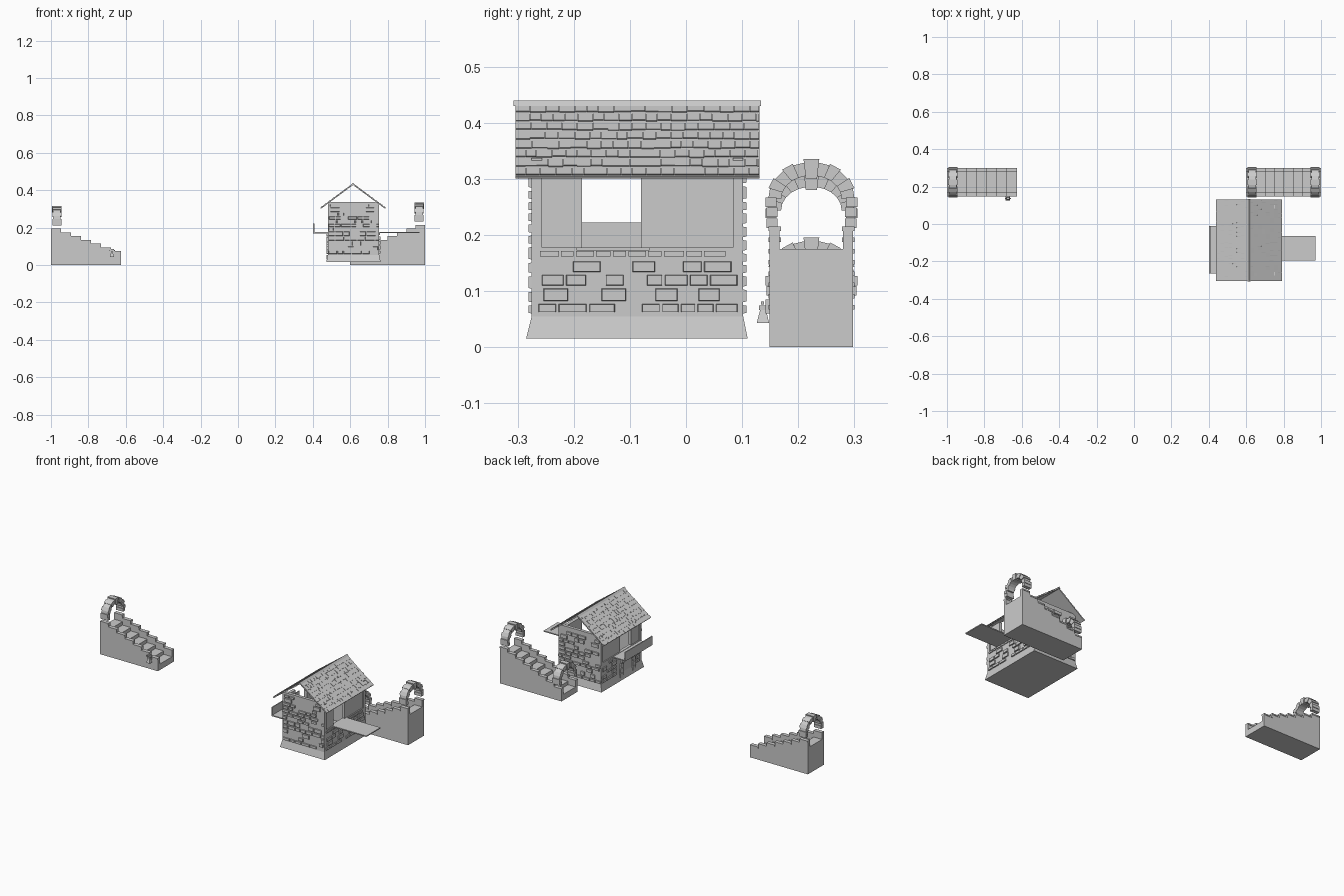
import bpy, bmesh, math, random
from mathutils import Vector

random.seed(4)
cube = bpy.data.objects.get("Cube")
if cube:
    bpy.data.objects.remove(cube)

# single stone grey
stone = bpy.data.materials.new("stone_grey")
stone.use_nodes = True
GREY = (0.6, 0.6, 0.6, 1)
stone.diffuse_color = GREY
stone.node_tree.nodes["Principled BSDF"].inputs["Base Color"].default_value = GREY


def finish(bm, name):
    bmesh.ops.recalc_face_normals(bm, faces=bm.faces)
    mesh = bpy.data.meshes.new(name)
    bm.to_mesh(mesh)
    bm.free()
    mesh.materials.append(stone)
    ob = bpy.data.objects.new(name, mesh)
    bpy.context.collection.objects.link(ob)
    return ob


def hull(bm, bottom, top):
    """Closed solid between two matching loops of points."""
    a = [bm.verts.new(p) for p in bottom]
    b = [bm.verts.new(p) for p in top]
    bm.faces.new(a)
    bm.faces.new(b)
    for i in range(len(a)):
        j = (i + 1) % len(a)
        bm.faces.new((a[i], a[j], b[j], b[i]))


def rect(x0, x1, y0, y1, z):
    return [(x0, y0, z), (x1, y0, z), (x1, y1, z), (x0, y1, z)]


def box(bm, x0, x1, y0, y1, z0, z1):
    hull(bm, rect(x0, x1, y0, y1, z0), rect(x0, x1, y0, y1, z1))


def prism_x(bm, yz, x0, x1):
    hull(bm, [(x0, y, z) for y, z in yz], [(x1, y, z) for y, z in yz])


# ---------- house ----------
X0, X1, Y0, Y1 = 0.48, 0.755, -0.275, 0.102
MID, T = 0.615, 0.018
WIN0, WIN1, SILL, TOP = -0.185, -0.08, 0.178, 0.337

bm = bmesh.new()
hull(bm, rect(X0 - .008, X1 + .008, Y0 - .01, Y1 + .008, 0.015),
     rect(X0, X1, Y0, Y1, 0.055))
finish(bm, "house_plinth")

bm = bmesh.new()
box(bm, X0, X1, Y0, Y0 + T, 0.055, TOP)
box(bm, X0, X1, Y1 - T, Y1, 0.055, TOP)
finish(bm, "house_end_walls")

bm = bmesh.new()
for outer, inner in ((X0, X0 + T), (X1, X1 - T)):
    lo, hi = min(outer, inner), max(outer, inner)
    box(bm, lo, hi, Y0 + T, Y1 - T, 0.055, SILL)
    shift = 0.006 if outer == X0 else -0.006
    for a, b in ((Y0 + T, WIN0), (WIN1, Y1 - T)):
        box(bm, lo + shift, hi + shift, a, b, SILL, 0.32)
finish(bm, "house_side_walls")


def bricks(name, place, u0, u1, z0, z1, keep, skip=None):
    """Scatter brick plates in staggered rows; place(u, z, depth) gives a point."""
    bm = bmesh.new()
    z = z0
    while z < z1 - 0.01:
        h = random.choice((0.015, 0.019, 0.023))
        h = min(h, z1 - z)
        u = u0 + random.uniform(0, 0.015)
        while u < u1 - 0.015:
            w = min(random.uniform(0.025, 0.052), u1 - u)
            hidden = skip and skip(u + w / 2, z + h / 2)
            if random.random() < keep and not hidden:
                loop = [(u, z), (u + w, z), (u + w, z + h), (u, z + h)]
                cu, cz = u + w / 2, z + h / 2
                hull(bm, [place(p, q, -0.002) for p, q in loop],
                     [place(cu + (p - cu) * .93, cz + (q - cz) * .88, 0.006)
                      for p, q in loop])
            u += w + 0.004
        z += h + 0.005
    finish(bm, name)


def in_arch(u, z):
    return abs(u + 0.14) < 0.09 and z < 0.16


bricks("front_bricks", lambda u, z, d: (u, Y0 - d, z), X0, X1, 0.06, 0.325, 0.65)
bricks("back_bricks", lambda u, z, d: (u, Y1 + d, z), X0, X1, 0.06, 0.325, 0.65)
bricks("east_bricks", lambda u, z, d: (X1 + d, u, z), Y0 + .01, Y1 - .01, 0.062, 0.158, 0.72)
bricks("west_bricks", lambda u, z, d: (X0 - d, u, z), Y0 + .01, Y1 - .01, 0.062, 0.168,
       0.7, in_arch)

# thin coping row under the window on the east side
bm = bmesh.new()
y = -0.26
while y < 0.07:
    w = random.uniform(0.022, 0.04)
    box(bm, X1 - .002, X1 + .005, y, y + w, 0.162, 0.171)
    y += w + 0.004
finish(bm, "east_coping")

# stone arch on the west wall
bm = bmesh.new()
for i in range(7):
    a, b = (math.pi * (i + t) / 7 for t in (0.05, 0.95))
    prism_x(bm, [(-0.14 + r * math.cos(t), 0.085 + r * math.sin(t))
                 for r, t in ((.045, a), (.07, a), (.07, b), (.045, b))], X0 - .007, X0 + .002)
for side in (-1, 1):
    for z in (0.03, 0.058):
        c = -0.14 + side * 0.058
        box(bm, X0 - .008, X0 + .002, c - .014, c + .014, z, z + 0.025)
finish(bm, "west_wall_arch")

# counters
bm = bmesh.new()
box(bm, X1 - .02, 0.97, -0.195, -0.065, 0.172, 0.178)
finish(bm, "east_counter")
bm = bmesh.new()
box(bm, 0.405, X0 + .02, -0.265, -0.01, 0.17, 0.176)
box(bm, 0.402, 0.408, -0.265, -0.01, 0.17, 0.222)
finish(bm, "west_counter")

# ---------- roof: sheet, shingles and ridge ----------
RIDGE, EAVE, HALF = 0.434, 0.305, 0.174
RY0, RY1, ROWS = -0.304, 0.131, 8
for side, label in ((-1, "west"), (1, "east")):
    slope = Vector((side * HALF, 0, EAVE - RIDGE))
    up = Vector((side * (RIDGE - EAVE), 0, HALF)).normalized()

    def slab(bm, t0, t1, y0, y1, lift0, lift1, thick):
        pts = []
        for t, lift in ((t0, lift0), (t1, lift1), (t1, lift1 + thick), (t0, lift0 + thick)):
            pts.append(Vector((MID, 0, RIDGE)) + slope * t + up * lift)
        hull(bm, [(p.x, y0, p.z) for p in pts], [(p.x, y1, p.z) for p in pts])

    bm = bmesh.new()
    slab(bm, 0, 1, RY0, RY1, -0.005, -0.005, 0.005)
    finish(bm, label + "_roof_sheet")
    bm = bmesh.new()
    for row in range(ROWS):
        y = RY0
        while y < RY1 - 0.002:
            w = random.uniform(0.018, 0.03)
            end = min(y + w, RY1)
            drop = random.uniform(0, 0.15)
            slab(bm, row / ROWS, min(1, (row + 0.95 + drop) / ROWS), y, end - 0.0008,
                 -0.001, 0.002, 0.002)
            y = end
    finish(bm, label + "_shingles")
bm = bmesh.new()
hull(bm, [(MID + x, RY0 - .003, z) for x, z in ((-.009, .43), (.009, .43), (0, .44))],
     [(MID + x, RY1 + .003, z) for x, z in ((-.009, .43), (.009, .43), (0, .44))])
finish(bm, "roof_ridge")

# ---------- stairs ----------
SY0, SY1, WALL, RISE = 0.147, 0.3, 0.02, 0.02


def stairs(name, high_x, direction, count, run, top):
    """Stairs descend from high_x along direction, between stepped side walls."""
    treads, walls, caps = bmesh.new(), bmesh.new(), bmesh.new()
    for i in range(count):
        a, b = sorted((high_x + direction * run * i, high_x + direction * run * (i + 1)))
        z = top - RISE * i
        box(treads, a, b, SY0 + WALL, SY1 - WALL, 0.0, z - 0.04)
        for y0 in (SY0 + .002, SY1 - WALL):
            y1 = y0 + WALL - .002
            box(walls, a, b, y0, y1, 0.0, z - .008)
            box(caps, a, b, y0 - .002, y1 + .002, z - .008, z)
    finish(treads, name + "_treads")
    finish(walls, name + "_side_walls")
    finish(caps, name + "_wall_caps")


def arch(name, x0, x1, base):
    """Stone arch across the stairs, base is the underside of its feet."""
    bm = bmesh.new()
    cy, spring, n = (SY0 + SY1) / 2, base + 0.032, 11
    for i in range(n):
        a, b = math.pi * i / n, math.pi * (i + 1) / n
        grow = 0.003 if i % 2 else 0.0
        loop = [(cy + ry * math.cos(t), spring + rz * math.sin(t)) for ry, rz, t in (
            (.054, .042, a), (.077 + grow, .066 + grow, a),
            (.077 + grow, .066 + grow, b), (.054, .042, b))]
        prism_x(bm, loop, x0 + .003 - grow, x1 - .003 + grow)
    for side in (-1, 1):
        for k, out in enumerate((0.07, 0.072)):
            c, z = cy + side * out, base + k * 0.018
            box(bm, x0, x1, c - .01, c + .01, z, z + 0.017)
    # keystone
    prism_x(bm, [(cy - .01, spring + .036), (cy + .01, spring + .036),
                 (cy + .014, spring + .071), (cy - .014, spring + .071)], x0 - .002, x1 + .002)
    finish(bm, name)


stairs("east_stairs", 1.0, -1, 8, 0.05, 0.215)
stairs("west_stairs", -1.0, 1, 7, 0.0536, 0.195)
arch("east_upper_arch", 0.945, 0.992, 0.232)
arch("east_lower_arch", 0.608, 0.655, 0.092)
arch("west_arch", -0.992, -0.945, 0.212)

# small tap fixed to the west stairs
bm = bmesh.new()
tx = -0.674
box(bm, tx - .012, tx + .012, 0.142, 0.15, 0.06, 0.085)
box(bm, tx - .005, tx + .005, 0.13, 0.146, 0.066, 0.074)
box(bm, tx - .016, tx + .016, 0.134, 0.139, 0.076, 0.081)
hull(bm, rect(tx - .012, tx + .012, 0.126, 0.148, 0.043),
     rect(tx - .005, tx + .005, 0.132, 0.143, 0.066))
finish(bm, "wall_tap")
